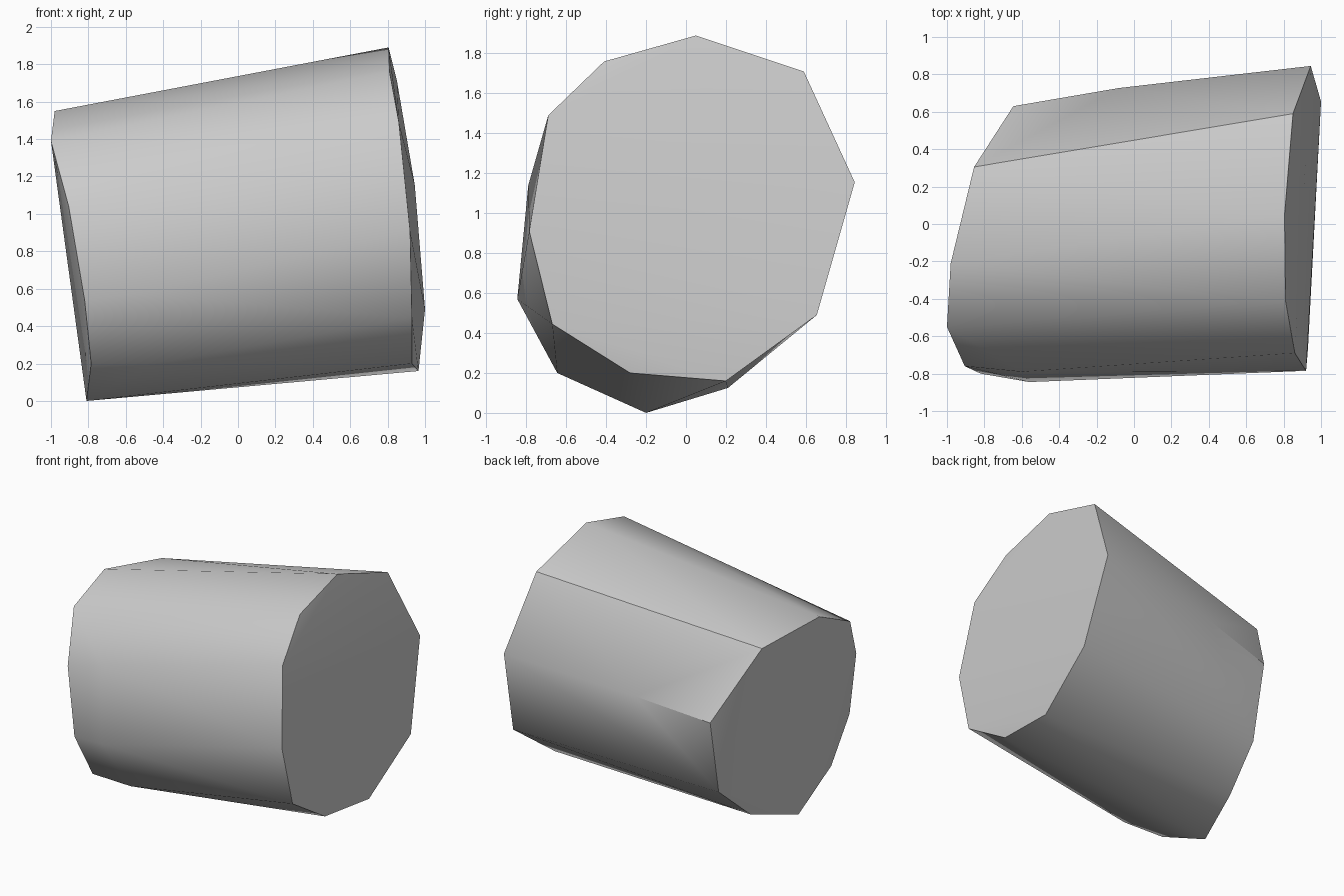
import bpy
import bmesh
import math

# Remove the default object
default_cube = bpy.data.objects.get("Cube")
if default_cube:
    bpy.data.objects.remove(default_cube, do_unlink=True)


def make_material(name, color):
    material = bpy.data.materials.new(name)
    material.use_nodes = True
    material.diffuse_color = color
    shader = next(n for n in material.node_tree.nodes if n.type == "BSDF_PRINCIPLED")
    shader.inputs["Base Color"].default_value = color
    return material


def hull_object(name, points, material, sharp_angle):
    """Wrap a tight convex skin round the points and shade it smooth by angle."""
    bm = bmesh.new()
    verts = [bm.verts.new(p) for p in points]
    result = bmesh.ops.convex_hull(bm, input=verts)
    unused = {g for g in result["geom_interior"] + result["geom_unused"]
              if isinstance(g, bmesh.types.BMVert)}
    bmesh.ops.delete(bm, geom=list(unused), context="VERTS")
    bmesh.ops.recalc_face_normals(bm, faces=bm.faces)
    mesh = bpy.data.meshes.new(name)
    bm.to_mesh(mesh)
    bm.free()
    mesh.materials.append(material)
    obj = bpy.data.objects.new(name, mesh)
    bpy.context.collection.objects.link(obj)
    bpy.ops.object.select_all(action="DESELECT")
    obj.select_set(True)
    bpy.context.view_layer.objects.active = obj
    bpy.ops.object.shade_smooth_by_angle(angle=math.radians(sharp_angle))
    return obj


# Wide end of the block, a ten-sided outline
wide_end = [
    (.805, .05, 1.89), (.85, .59, 1.71), (.945, .845, 1.155), (1, .655, .49),
    (.965, .2, .16), (.93, -.28, .2), (.93, -.67, .445), (.92, -.785, .91),
    (.86, -.69, 1.49), (.81, -.41, 1.76),
]

# Narrow end, also ten-sided and tilted
narrow_end = [
    (-.98, -.21, 1.55), (-1, -.55, 1.39), (-.905, -.76, 1.04), (-.82, -.8, .54),
    (-.785, -.63, .2), (-.81, -.2, 0), (-.69, .21, .125), (-.64, .52, .4),
    (-.645, .63, .97), (-.855, .305, 1.47),
]

# Slight bulges along the sides
bulges = [(-.56, -.845, .57), (-.6, -.79, 1.14), (-.455, -.645, .2), (-.08, .727, 1.06)]

stone_grey = make_material("light grey", (.6, .6, .6, 1))
hull_object("tapered_block", wide_end + narrow_end + bulges, stone_grey, 38)
